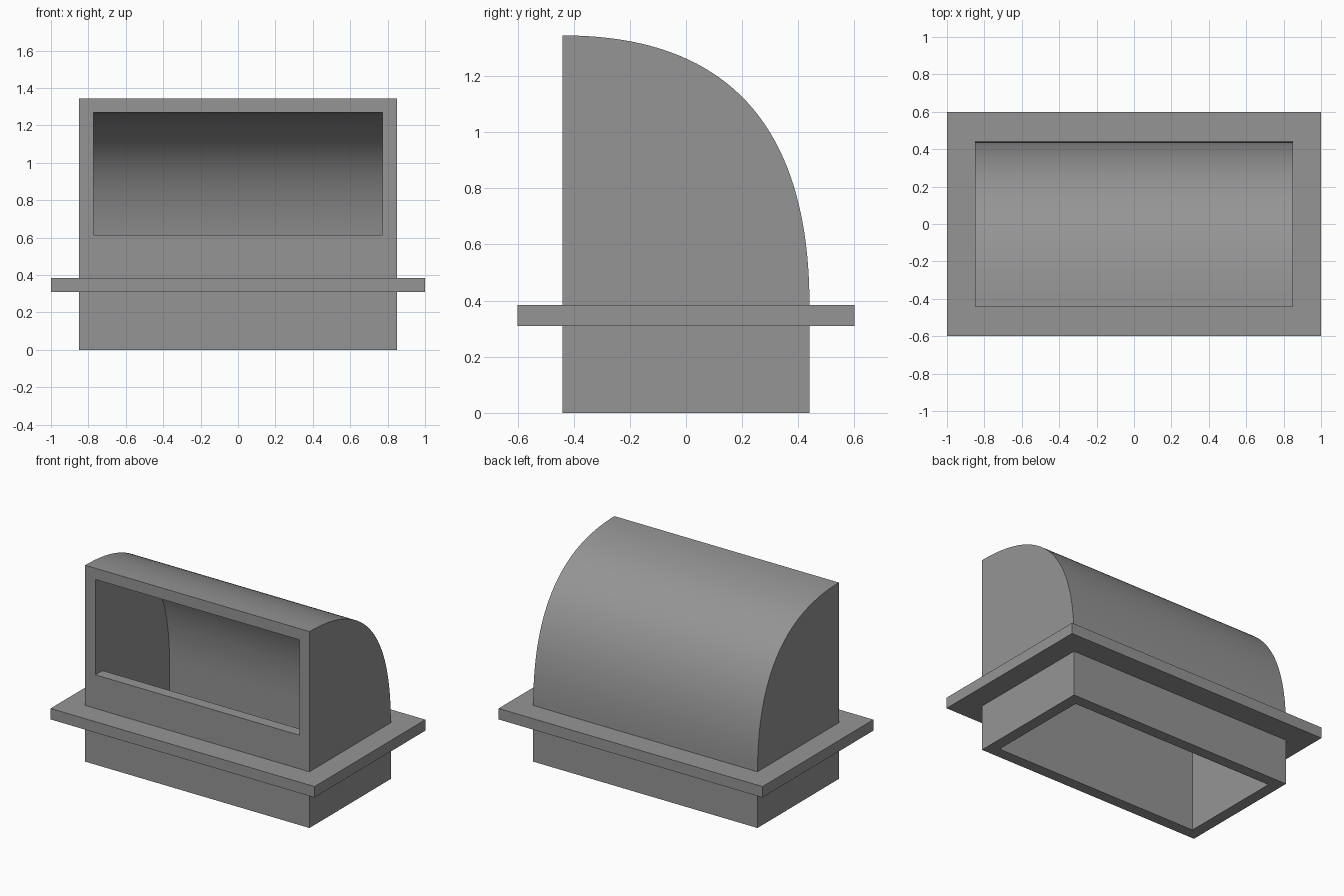
import bpy, bmesh, math

if "Cube" in bpy.data.objects:
    bpy.data.objects.remove(bpy.data.objects["Cube"])

HALF_W, DEPTH, TOP, WALL = 0.85, 0.44, 1.345, 0.077
FLANGE_LOW, FLANGE_TOP = 0.31, 0.385

grey = bpy.data.materials.new("painted grey metal")
grey.diffuse_color = (0.3, 0.3, 0.3, 1)
grey.use_nodes = True
grey.node_tree.nodes["Principled BSDF"].inputs["Base Color"].default_value = grey.diffuse_color


def curve(inset, n=40):
    """Quarter-round hood line from the front top to the back of the flange."""
    pts = []
    for i in range(n + 1):
        t = i / n
        y = -DEPTH + 2 * DEPTH * (1 - (1 - t) ** 2)
        z = FLANGE_TOP + (TOP - FLANGE_TOP) * (1 - t * t)
        # inward normal of the curve
        ny, nz = -(TOP - FLANGE_TOP) * t, -2 * DEPTH * (1 - t)
        length = math.hypot(ny, nz)
        pts.append((y + inset * ny / length, z + inset * nz / length))
    return pts


def extrude(name, profile, half_width):
    """Extrude a y-z profile along x."""
    bm = bmesh.new()
    face = bm.faces.new([bm.verts.new((-half_width, y, z)) for y, z in profile])
    side = bmesh.ops.extrude_face_region(bm, geom=[face])
    verts = [v for v in side["geom"] if isinstance(v, bmesh.types.BMVert)]
    bmesh.ops.translate(bm, verts=verts, vec=(2 * half_width, 0, 0))
    bmesh.ops.recalc_face_normals(bm, faces=bm.faces)
    mesh = bpy.data.meshes.new(name)
    bm.to_mesh(mesh)
    bm.free()
    mesh.materials.append(grey)
    obj = bpy.data.objects.new(name, mesh)
    bpy.context.collection.objects.link(obj)
    return obj


def combine(target, tool, operation):
    bpy.context.view_layer.objects.active = target
    mod = target.modifiers.new(operation.lower(), "BOOLEAN")
    mod.operation, mod.object, mod.solver = operation, tool, "EXACT"
    bpy.ops.object.modifier_apply(modifier=mod.name)
    bpy.data.objects.remove(tool)


# Outer hood with its straight duct below
hood = extrude("vent_hood", curve(0) + [(DEPTH, 0), (-DEPTH, 0)], HALF_W)

# Mounting flange around the duct
flange = extrude("flange", [(-0.6, FLANGE_LOW), (0.6, FLANGE_LOW),
                            (0.6, FLANGE_TOP), (-0.6, FLANGE_TOP)], 1.0)
combine(hood, flange, "UNION")

# Hollow passage: open at the bottom and through the front window
inner = DEPTH - WALL
passage = extrude("passage_cutter",
                  [(-0.7, TOP - WALL)] + curve(WALL) +
                  [(inner, -0.1), (-inner, -0.1), (-inner, 0.615), (-0.7, 0.615)],
                  HALF_W - WALL)
combine(hood, passage, "DIFFERENCE")

# Smooth curve, crisp edges
hood.select_set(True)
bpy.context.view_layer.objects.active = hood
bpy.ops.object.shade_smooth_by_angle(angle=math.radians(30))
